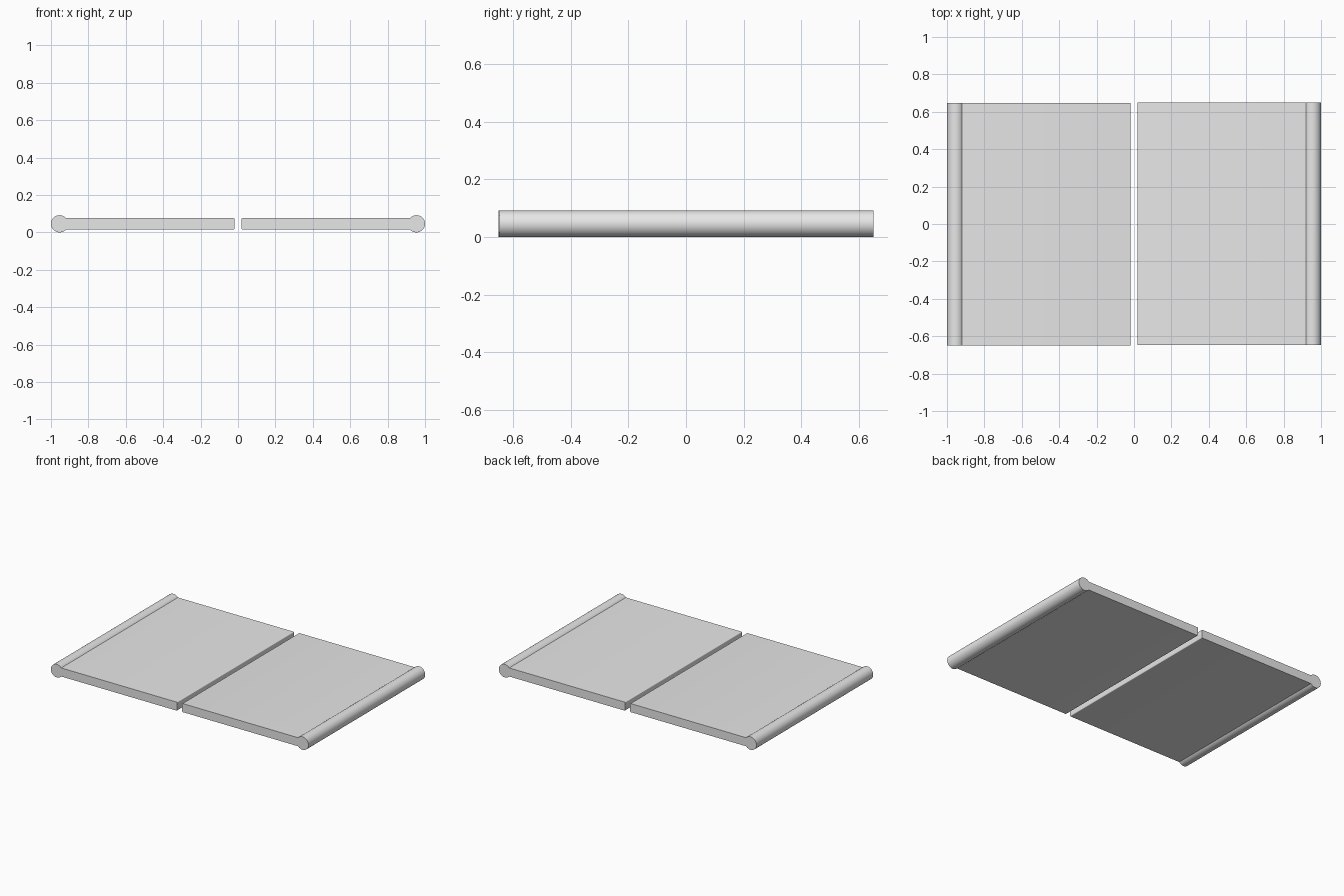
import bpy, bmesh, math

cube = bpy.data.objects.get("Cube")
if cube:
    bpy.data.objects.remove(cube)

# Single light grey material
grey = bpy.data.materials.new("light_grey")
grey.use_nodes = True
colour = (0.8, 0.8, 0.8, 1)
grey.diffuse_color = colour
grey.node_tree.nodes["Principled BSDF"].inputs["Base Color"].default_value = colour

RADIUS = 0.046        # rounded outer edge
HALF_THICK = 0.03     # flat panel
INNER = 0.018         # distance of the inner edge from the centre
ROUND = 0.005         # small rounding of the inner edge
LENGTH = 1.296
SHIFT = 0.002         # slight stagger between the two leaves


def arc(cx, cz, radius, start, end, steps):
    """Points along an arc, angles in radians."""
    angles = [start + (end - start) * i / steps for i in range(steps + 1)]
    return [(cx + radius * math.cos(a), cz + radius * math.sin(a)) for a in angles]


def leaf(name, side):
    # Keyhole profile: bead on the outer edge, softly rounded inner edge
    meet = math.pi - math.asin(HALF_THICK / RADIUS)
    corner = HALF_THICK - ROUND
    x = INNER + ROUND
    profile = arc(1 - RADIUS, RADIUS, RADIUS, -meet, meet, 48)
    profile += arc(x, RADIUS + corner, ROUND, math.pi / 2, math.pi, 4)
    profile += arc(x, RADIUS - corner, ROUND, math.pi, math.pi * 1.5, 4)

    # Extrude the profile from front to back
    bm = bmesh.new()
    front = -LENGTH / 2 + side * SHIFT
    face = bm.faces.new([bm.verts.new((side * px, front, pz)) for px, pz in profile])
    result = bmesh.ops.extrude_face_region(bm, geom=[face])
    moved = [v for v in result["geom"] if isinstance(v, bmesh.types.BMVert)]
    bmesh.ops.translate(bm, verts=moved, vec=(0, LENGTH, 0))
    bmesh.ops.recalc_face_normals(bm, faces=bm.faces)

    mesh = bpy.data.meshes.new(name)
    bm.to_mesh(mesh)
    bm.free()
    mesh.materials.append(grey)
    obj = bpy.data.objects.new(name, mesh)
    bpy.context.collection.objects.link(obj)

    # Smooth the bead, keep the creases and ends sharp
    bpy.ops.object.select_all(action="DESELECT")
    obj.select_set(True)
    bpy.context.view_layer.objects.active = obj
    bpy.ops.object.shade_smooth_by_angle(angle=math.radians(30))


leaf("left_leaf", 1)
leaf("right_leaf", -1)
